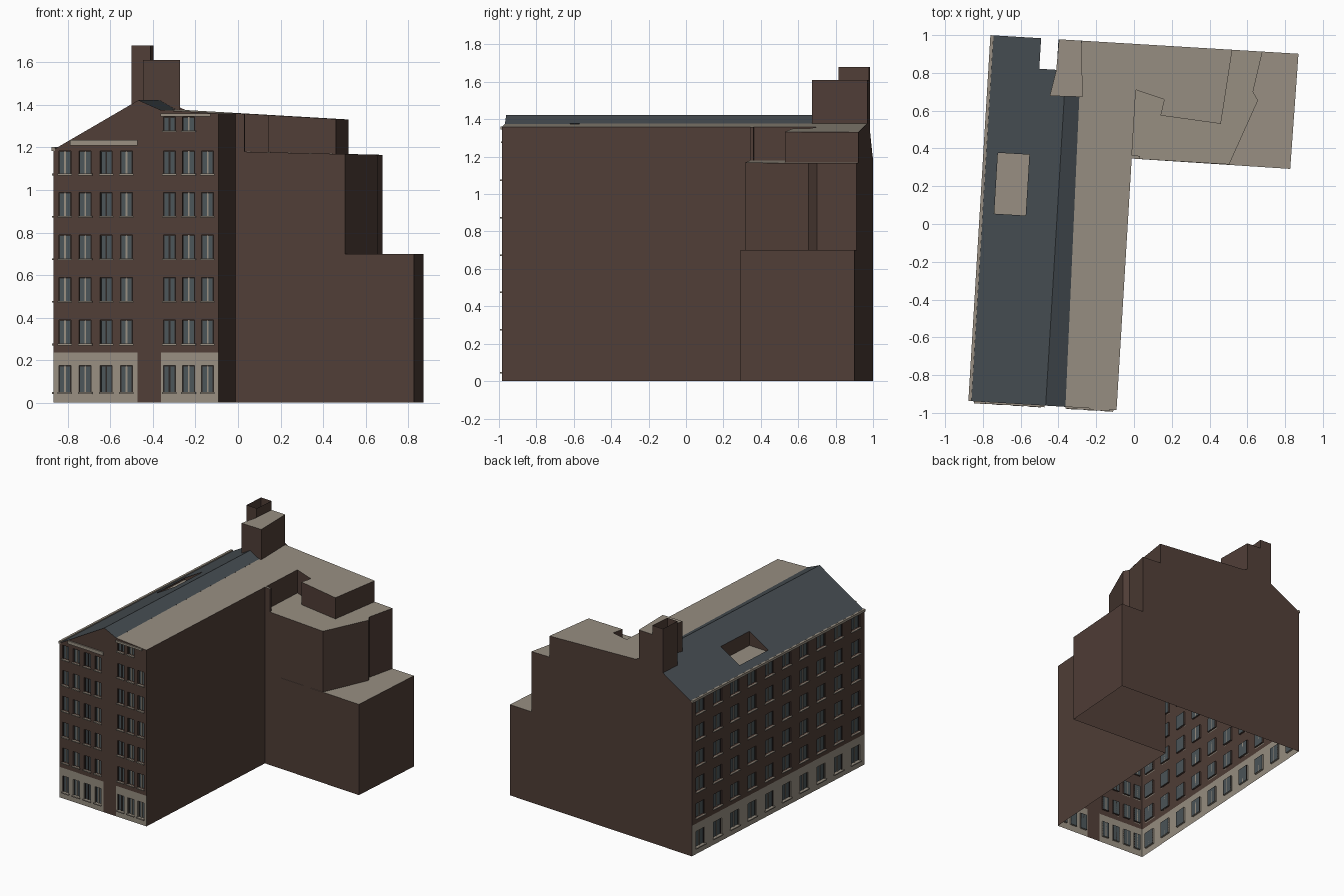
import bpy
import math
from mathutils import Vector, Matrix

cube = bpy.data.objects.get("Cube")
if cube:
    bpy.data.objects.remove(cube)

COLOURS = {
    "brick": (0.080, 0.048, 0.038),
    "stone": (0.314, 0.275, 0.223),
    "slate": (0.061, 0.074, 0.084),
    "glass": (0.072, 0.092, 0.100),
    "dark_frame": (0.026, 0.021, 0.019),
}
NAMES = list(COLOURS)
MATS = []
for name, rgb in COLOURS.items():
    m = bpy.data.materials.new(name)
    m.use_nodes = True
    m.diffuse_color = (*rgb, 1)
    bsdf = m.node_tree.nodes["Principled BSDF"]
    bsdf.inputs["Base Color"].default_value = (*rgb, 1)
    bsdf.inputs["Roughness"].default_value = 0.9
    MATS.append(m)

# The block stands slightly turned on its plot
TURN = Matrix.Rotation(math.radians(-3.45), 4, "Z")

# Main dimensions
LEFT, RIDGE, VALLEY, RIGHT = -0.808, -0.409, -0.304, -0.033
FRONT, INNER, BACK = -0.988, 0.345, 0.952
EAVE, TOP, BAND = 1.19, 1.422, 0.235


class Part:
    """Collects flat faces and turns them into one object."""

    def __init__(self, name):
        self.name, self.verts, self.faces, self.mats = name, [], [], []

    def face(self, points, mat):
        n = len(self.verts)
        self.verts += [TURN @ Vector(p) for p in points]
        self.faces.append(range(n, n + len(points)))
        self.mats.append(NAMES.index(mat))

    def prism(self, outline, base, top, skip=(), cap="stone", wall="brick"):
        """Walls over a counter-clockwise outline; top is a height function."""
        n = len(outline)
        for i, (a, b) in enumerate(zip(outline, outline[1:] + outline[:1])):
            if i not in skip:
                self.face([(*a, base), (*b, base), (*b, top(b)), (*a, top(a))], wall)
        if cap:
            self.face([(*p, top(p)) for p in outline], cap)

    def box(self, at, a, z, d, mat):
        """Box in facade space: along, height and outward ranges."""
        (a0, a1), (z0, z1), (d0, d1) = a, z, d
        lo = [at(a0, z0, d0), at(a0, z0, d1), at(a1, z0, d1), at(a1, z0, d0)]
        hi = [at(a0, z1, d0), at(a0, z1, d1), at(a1, z1, d1), at(a1, z1, d0)]
        self.face(lo[::-1], mat)
        self.face(hi, mat)
        for i in range(4):
            j = (i + 1) % 4
            self.face([lo[i], lo[j], hi[j], hi[i]], mat)

    def finish(self):
        mesh = bpy.data.meshes.new(self.name)
        mesh.from_pydata(self.verts, [], [list(f) for f in self.faces])
        for m in MATS:
            mesh.materials.append(m)
        mesh.polygons.foreach_set("material_index", self.mats)
        mesh.update()
        ob = bpy.data.objects.new(self.name, mesh)
        bpy.context.collection.objects.link(ob)
        return ob


def flat_roof(p):
    return 1.358 - 0.058 * p[0]


def slope(u):
    """Height of the left roof slope."""
    return EAVE + (u - LEFT) * (TOP - EAVE) / (RIDGE - LEFT)


def terrace(p):
    return 1.18 - 0.024 * p[0]


def facade_space(p0, p1):
    p0, p1 = Vector((*p0, 0)), Vector((*p1, 0))
    along = (p1 - p0).normalized()
    out = along.cross(Vector((0, 0, 1)))
    return lambda a, z, d=0: p0 + along * a + out * d + Vector((0, 0, z))


ROWS = [(0.05, 0.174)] + [(0.278 + i * 0.2, 0.388 + i * 0.2) for i in range(4)] + [(1.077, 1.182)]


def facade(name, p0, p1, z_range, centres, width, rows, dark=()):
    """Wall sheet with recessed windows, frames and sills."""
    at = facade_space(p0, p1)
    length = (Vector(p1) - Vector(p0)).length
    wall, trim = Part(name), Part(name + "_window_trim")
    cols = [(c - width / 2, c + width / 2) for c in centres]
    a_cuts = sorted({0, length, *[a for c in cols for a in c]})
    z_cuts = sorted({*z_range, *[z for r in rows for z in r]}
                    | ({BAND} if z_range[0] < BAND else set()))
    deep = -0.014
    for a0, a1 in zip(a_cuts, a_cuts[1:]):
        for z0, z1 in zip(z_cuts, z_cuts[1:]):
            mat = "stone" if z1 <= BAND and centres else "brick"
            ring = [(a0, z0), (a1, z0), (a1, z1), (a0, z1)]
            if (a0, a1) not in cols or (z0, z1) not in rows:
                wall.face([at(*p) for p in ring], mat)
                continue
            # recessed pane and its reveals
            wall.face([at(*p, deep) for p in ring], "glass")
            for p, q in zip(ring, ring[1:] + ring[:1]):
                wall.face([at(*p), at(*q), at(*q, deep), at(*p, deep)], mat)
            # frame bars and sill
            bar = "dark_frame" if cols.index((a0, a1)) in dark else "stone"
            mid, t = (a0 + a1) / 2, 0.004
            depth = (deep, deep + 0.006)
            trim.box(at, (mid - t, mid + t), (z0, z1), depth, bar)
            for a in (a0, a1 - t):
                trim.box(at, (a, a + t), (z0, z1), depth, "dark_frame")
            trim.box(at, (a0, a1), (z1 - t, z1), depth, "dark_frame")
            trim.box(at, (a0 - 0.006, a1 + 0.006), (z0 - 0.008, z0), (0, 0.011), "stone")
    wall.finish()
    if centres:
        trim.finish()


# Window facades: two front bays, the plain strip between them, the long left side
left_windows = [u - LEFT for u in (-0.755, -0.66, -0.561, -0.466)]
right_windows = [u - VALLEY for u in (-0.263, -0.173, -0.084)]
facade("front_left_bay", (LEFT, FRONT), (-0.414, FRONT), (0, EAVE), left_windows, 0.056, ROWS, (2,))
facade("front_pilaster", (-0.414, FRONT), (VALLEY, FRONT), (0, EAVE), [], 0, [])
facade("front_right_bay", (VALLEY, FRONT), (RIGHT, FRONT), (0, EAVE), right_windows, 0.056, ROWS, (0,))
facade("front_attic", (VALLEY, FRONT), (RIGHT, FRONT), (EAVE, 1.35), right_windows[:2], 0.056,
       [(1.28, 1.343)], (0,))
depth = BACK - FRONT
facade("left_side", (LEFT, BACK), (LEFT, FRONT), (0, EAVE),
       [depth * (i + 0.5) / 10 for i in range(10)], 0.095, ROWS)

# Remaining walls of the main block
walls = Part("main_walls")
walls.face([(LEFT, FRONT, EAVE), (VALLEY, FRONT, EAVE),
            (VALLEY, FRONT, flat_roof((VALLEY,))), (RIDGE, FRONT, TOP)], "brick")
walls.face([(VALLEY, FRONT, 1.35), (RIGHT, FRONT, 1.35), (RIGHT, FRONT, flat_roof((RIGHT,))),
            (VALLEY, FRONT, flat_roof((VALLEY,)))], "brick")
walls.face([(RIGHT, BACK, 0), (LEFT, BACK, 0), (LEFT, BACK, EAVE), (RIDGE, BACK, TOP),
            (VALLEY, BACK, flat_roof((VALLEY,))), (RIGHT, BACK, flat_roof((RIGHT,)))], "brick")
for v0, v1, z in ((FRONT, INNER, 0), (INNER, 0.709, 1.17)):
    top = flat_roof((RIGHT,))
    walls.face([(RIGHT, v0, z), (RIGHT, v1, z), (RIGHT, v1, top), (RIGHT, v0, top)], "brick")
walls.finish()

# Pitched roof, left open over the roof terrace and below the flue
U0, U1, V0, V1 = -0.742, -0.575, 0.01, 0.333
FLUE = [(-0.55, 0.79), (-0.46, 0.79), (-0.455, BACK), (-0.55, BACK)]
roof = Part("pitched_roof")
us = [LEFT, U0, U1, -0.55, -0.458, RIDGE]
vs = [FRONT, V0, V1, 0.79, BACK]
for i, (a, b) in enumerate(zip(us, us[1:])):
    for j, (c, d) in enumerate(zip(vs, vs[1:])):
        if (i, j) not in ((1, 1), (3, 3)):
            roof.face([(a, c, slope(a)), (b, c, slope(b)), (b, d, slope(b)), (a, d, slope(a))], "slate")
low = flat_roof((VALLEY,))
roof.face([(RIDGE, FRONT, TOP), (VALLEY, FRONT, low), (VALLEY - 0.03, BACK, low + 0.002),
           (RIDGE, BACK, TOP)], "slate")
roof.finish()

# Sunken roof terrace
sunk = Part("roof_terrace")
FLOOR = 1.215
hole = [(U0, V0), (U0, V1), (U1, V1), (U1, V0)]
sunk.prism(hole, FLOOR, lambda p: slope(p[0]), cap=None)
sunk.face([(*p, FLOOR) for p in hole[::-1]], "stone")
sunk.finish()

# Flat roof of the main block
flat = Part("flat_roof")
flat.face([(u, v, flat_roof((u,))) for u, v in
           ((VALLEY, FRONT), (RIGHT, FRONT), (RIGHT, BACK), (VALLEY - 0.03, BACK))], "stone")
flat.finish()

# Chimney stack and open flue
stack = Part("chimney_stack")
stack.prism([(-0.486, 0.65), (-0.312, 0.655), (-0.335, BACK), (-0.455, BACK), (-0.46, 0.79)],
            1.3, lambda p: 1.61)
stack.finish()
flue = Part("chimney_flue")
flue.prism(FLUE, 1.3, lambda p: 1.68, cap=None)
flue.finish()

# Rear wing in three steps, open to the main block and to the ground
wing = Part("rear_wing_low")
wing.prism([(RIGHT, INNER), (0.808, 0.341), (0.815, BACK), (RIGHT, BACK)], 0, lambda p: 0.70, skip=(3,))
wing.finish()
wing = Part("rear_wing_middle")
wing.prism([(RIGHT, INNER), (0.484, INNER), (0.616, 0.693), (0.587, 0.737), (0.624, BACK),
            (RIGHT, BACK)], 0.70, terrace, skip=(5,))
wing.finish()
wing = Part("rear_wing_top")
wing.prism([(RIGHT, 0.709), (0.12, 0.668), (0.105, 0.582), (0.427, 0.557), (0.464, BACK),
            (RIGHT, BACK)], 1.165, flat_roof, skip=(5,))
wing.prism([(RIGHT, INNER), (0.01, INNER), (0.01, 0.362), (RIGHT, 0.362)], 1.165, flat_roof, skip=(3,))
wing.finish()

# Stone trim: eaves gutter and lintel strips
trim = Part("stone_trim")
side = facade_space((LEFT, BACK), (LEFT, FRONT))
front = facade_space((0, FRONT), (1, FRONT))
trim.box(side, (0, depth), (1.184, 1.202), (-0.006, 0.011), "stone")
trim.box(front, (-0.73, -0.414), (1.21, 1.235), (0, 0.009), "stone")
trim.box(front, (VALLEY, -0.07), (1.345, 1.36), (0, 0.009), "stone")
trim.finish()
